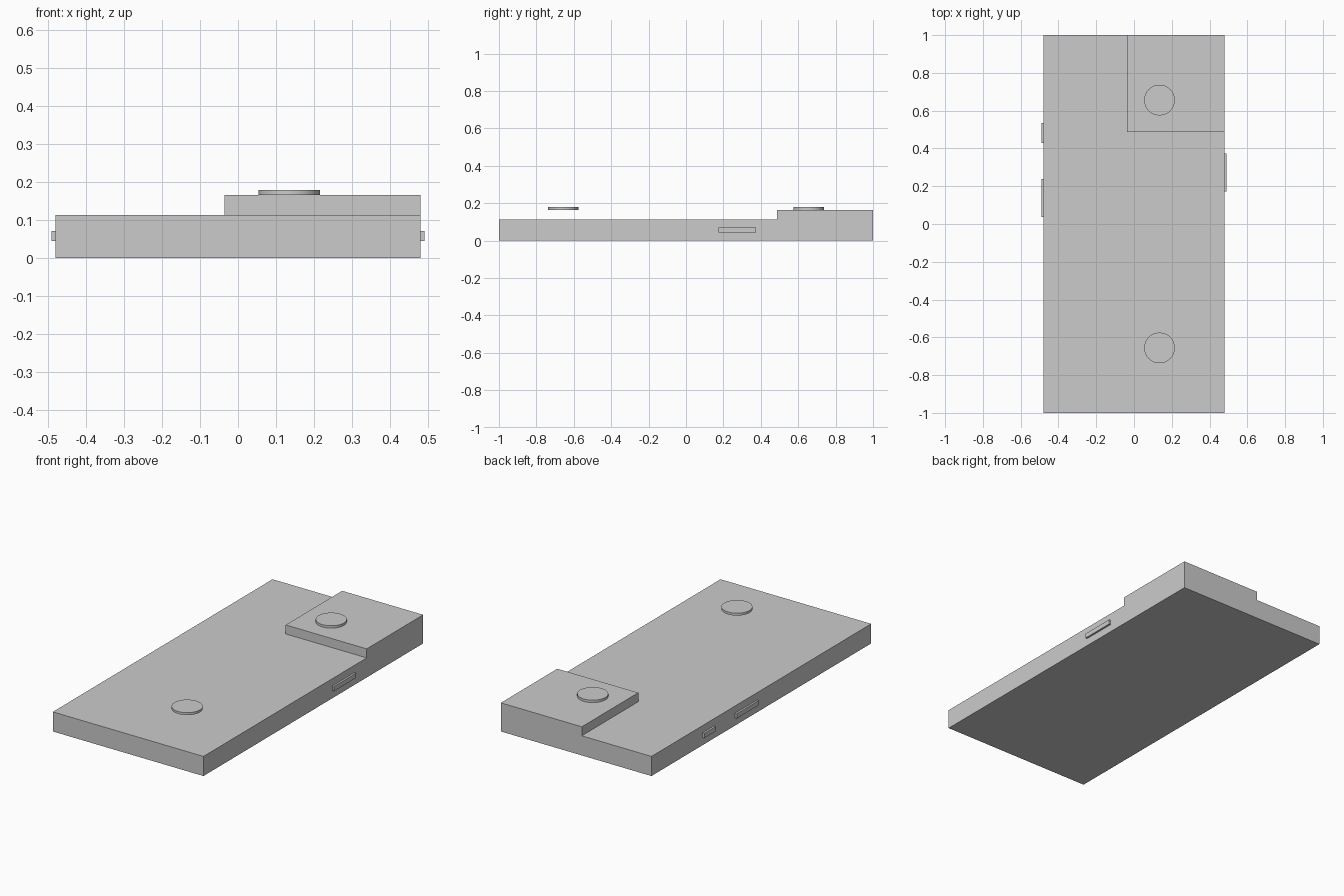
import bpy, bmesh
from mathutils import Vector

if "Cube" in bpy.data.objects:
    bpy.data.objects.remove(bpy.data.objects["Cube"])

W, TOP = 0.48, 0.113            # half width and thickness of the body
STEP_X, STEP_Y, STEP_TOP = -0.036, 0.486, 0.165


def box(bm, lo, hi):
    lo, hi = Vector(lo), Vector(hi)
    verts = bmesh.ops.create_cube(bm, size=1)["verts"]
    for v in verts:
        v.co = [(lo[i] + hi[i]) / 2 + v.co[i] * (hi[i] - lo[i]) for i in range(3)]


def finish(name, bm):
    bmesh.ops.recalc_face_normals(bm, faces=bm.faces)
    mesh = bpy.data.meshes.new(name)
    bm.to_mesh(mesh)
    bm.free()
    obj = bpy.data.objects.new(name, mesh)
    bpy.context.collection.objects.link(obj)
    return obj


def button(name, side, y0, y1):
    bm = bmesh.new()
    x0, x1 = sorted((side * (W - 0.01), side * (W + 0.011)))
    box(bm, (x0, y0, 0.044), (x1, y1, 0.071))
    finish(name, bm)


def disc(name, y):
    bpy.ops.mesh.primitive_cylinder_add(vertices=64, radius=0.081, depth=0.014,
                                        location=(0.135, y, 0.172))
    bpy.context.object.name = name
    bpy.ops.object.shade_smooth_by_angle()


# Body slab with the raised camera corner extruded from its top face
bm = bmesh.new()
box(bm, (-W, -1, 0), (W, 1, TOP))
for co, no in (((STEP_X, 0, 0), (1, 0, 0)), ((0, STEP_Y, 0), (0, 1, 0))):
    bmesh.ops.bisect_plane(bm, geom=bm.verts[:] + bm.edges[:] + bm.faces[:],
                           plane_co=co, plane_no=no)
bm.normal_update()
corner = [f for f in bm.faces if f.normal.z > 0.9
          and f.calc_center_median().x > STEP_X
          and f.calc_center_median().y > STEP_Y]
ext = bmesh.ops.extrude_face_region(bm, geom=corner)["geom"]
bmesh.ops.translate(bm, vec=(0, 0, STEP_TOP - TOP),
                    verts=[g for g in ext if isinstance(g, bmesh.types.BMVert)])
bmesh.ops.recalc_face_normals(bm, faces=bm.faces)
bmesh.ops.dissolve_limit(bm, angle_limit=0.01, verts=bm.verts[:], edges=bm.edges[:])
finish("phone_body", bm)

# Lens disc on the raised corner and its mirrored twin hovering over the low end
disc("lens_back", 0.656)
disc("lens_front", -0.656)

# Side buttons
button("power_button", 1, 0.173, 0.374)
button("volume_button", -1, 0.038, 0.239)
button("mute_switch", -1, 0.43, 0.534)
